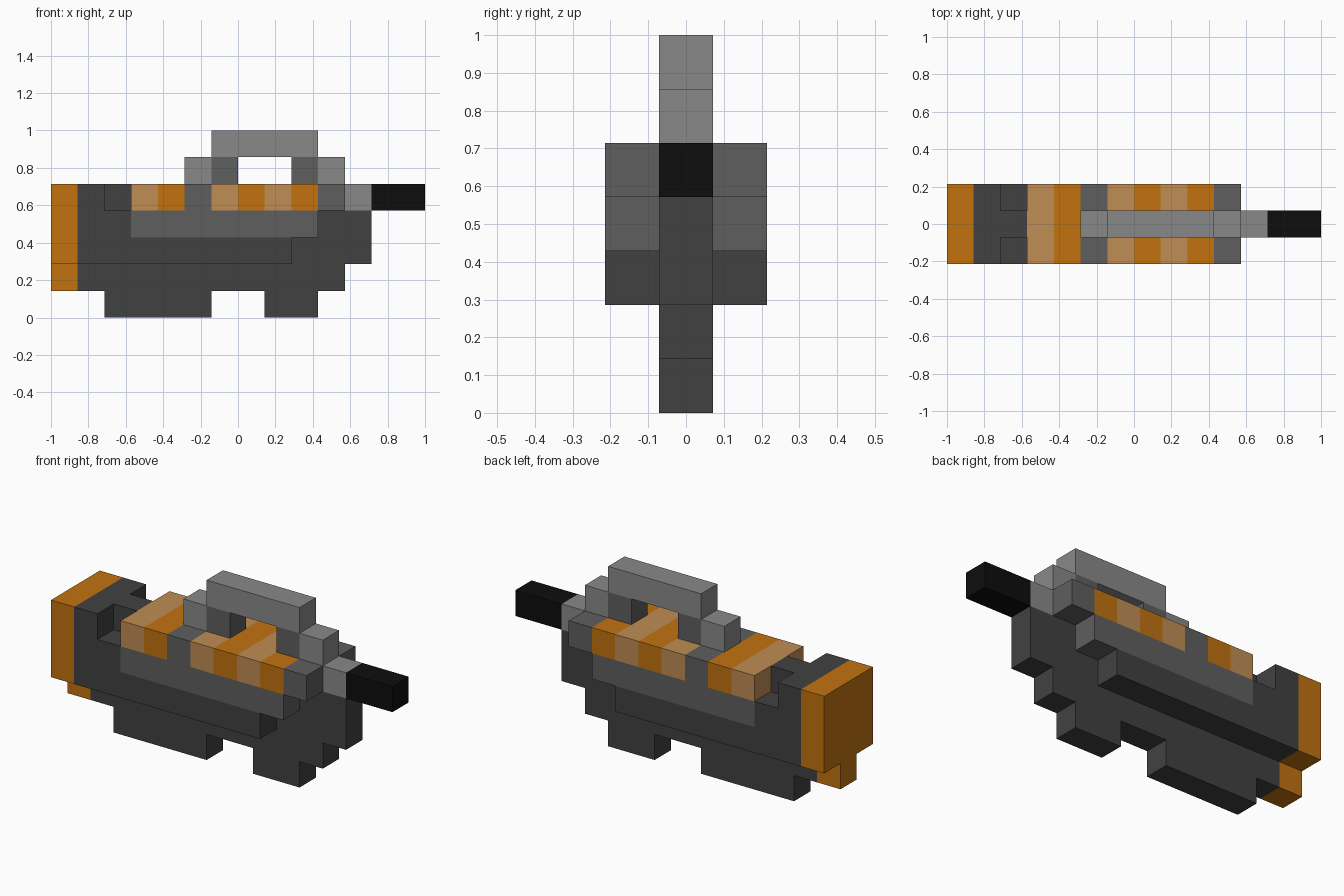
import bpy
import bmesh

cube = bpy.data.objects.get("Cube")
if cube:
    bpy.data.objects.remove(cube, do_unlink=True)

U = 1 / 7            # one block of the model
WIDE, THIN = 1.5, 0.5  # half widths in blocks


def material(name, rgb):
    m = bpy.data.materials.new(name)
    m.use_nodes = True
    col = (*rgb, 1.0)
    m.diffuse_color = col
    bsdf = m.node_tree.nodes["Principled BSDF"]
    bsdf.inputs["Base Color"].default_value = col
    bsdf.inputs["Roughness"].default_value = 0.8
    return m


ORANGE = material("orange", (0.533, 0.171, 0.005))
TAN = material("light_orange", (0.521, 0.266, 0.087))
DARK = material("dark_grey", (0.053, 0.053, 0.053))
MID = material("mid_grey", (0.114, 0.114, 0.114))
LIGHT = material("light_grey", (0.25, 0.25, 0.25))
BLACK = material("black", (0.004, 0.004, 0.004))


def profile(name, points, half, mat):
    """Extrude a side outline (in blocks, x from the rear, z up) across y."""
    bm = bmesh.new()
    face = bm.faces.new([bm.verts.new((x * U - 1, -half * U, z * U)) for x, z in points])
    ext = bmesh.ops.extrude_face_region(bm, geom=[face])
    moved = [v for v in ext["geom"] if isinstance(v, bmesh.types.BMVert)]
    bmesh.ops.translate(bm, verts=moved, vec=(0, 2 * half * U, 0))
    bmesh.ops.recalc_face_normals(bm, faces=bm.faces)
    mesh = bpy.data.meshes.new(name)
    bm.to_mesh(mesh)
    bm.free()
    mesh.materials.append(mat)
    obj = bpy.data.objects.new(name, mesh)
    bpy.context.collection.objects.link(obj)
    return obj


def block(name, x0, x1, z0, z1, half, mat):
    return profile(name, [(x0, z0), (x1, z0), (x1, z1), (x0, z1)], half, mat)


# Rear butt plate and its narrow toe
block("butt_plate", 0, 1, 2, 5, WIDE, ORANGE)
block("butt_toe", 0, 1, 1, 2, THIN, ORANGE)

# Wide dark body, stepped down behind the rear block
profile("body", [(1, 2), (9, 2), (9, 3), (3, 3), (3, 4), (2, 4), (2, 5), (1, 5)], WIDE, DARK)
block("rear_rib", 2, 3, 4, 5, THIN, DARK)

# Narrow keel with two feet and a raised front
profile("keel", [(1, 1), (2, 1), (2, 0), (6, 0), (6, 1), (8, 1), (8, 0), (10, 0),
                 (10, 1), (11, 1), (11, 2), (12, 2), (12, 4), (10, 4), (10, 3),
                 (9, 3), (9, 2), (1, 2)], THIN, DARK)

# Grey upper casing
block("side_casing", 3, 10, 3, 4, WIDE, MID)
block("top_spacer", 5, 6, 4, 5, WIDE, MID)
block("nose_block", 10, 11, 4, 5, WIDE, MID)

# Alternating warning stripes along the top
for i, (x, mat) in enumerate([(3, TAN), (4, ORANGE), (6, TAN), (7, ORANGE),
                              (8, TAN), (9, ORANGE)]):
    block(f"stripe_{i + 1}", x, x + 1, 4, 5, WIDE, mat)

# Carry handle: outer steps, inner posts and top bar
for side, step_x, post_x in (("rear", 5, 6), ("front", 10, 9)):
    block(f"handle_step_{side}", step_x, step_x + 1, 5, 6, THIN, LIGHT)
    block(f"handle_post_{side}", post_x, post_x + 1, 5, 6, THIN, MID)
block("handle_bar", 6, 10, 6, 7, THIN, LIGHT)

# Barrel
block("barrel_collar", 11, 12, 4, 5, THIN, LIGHT)
block("barrel_tip", 12, 14, 4, 5, THIN, BLACK)
